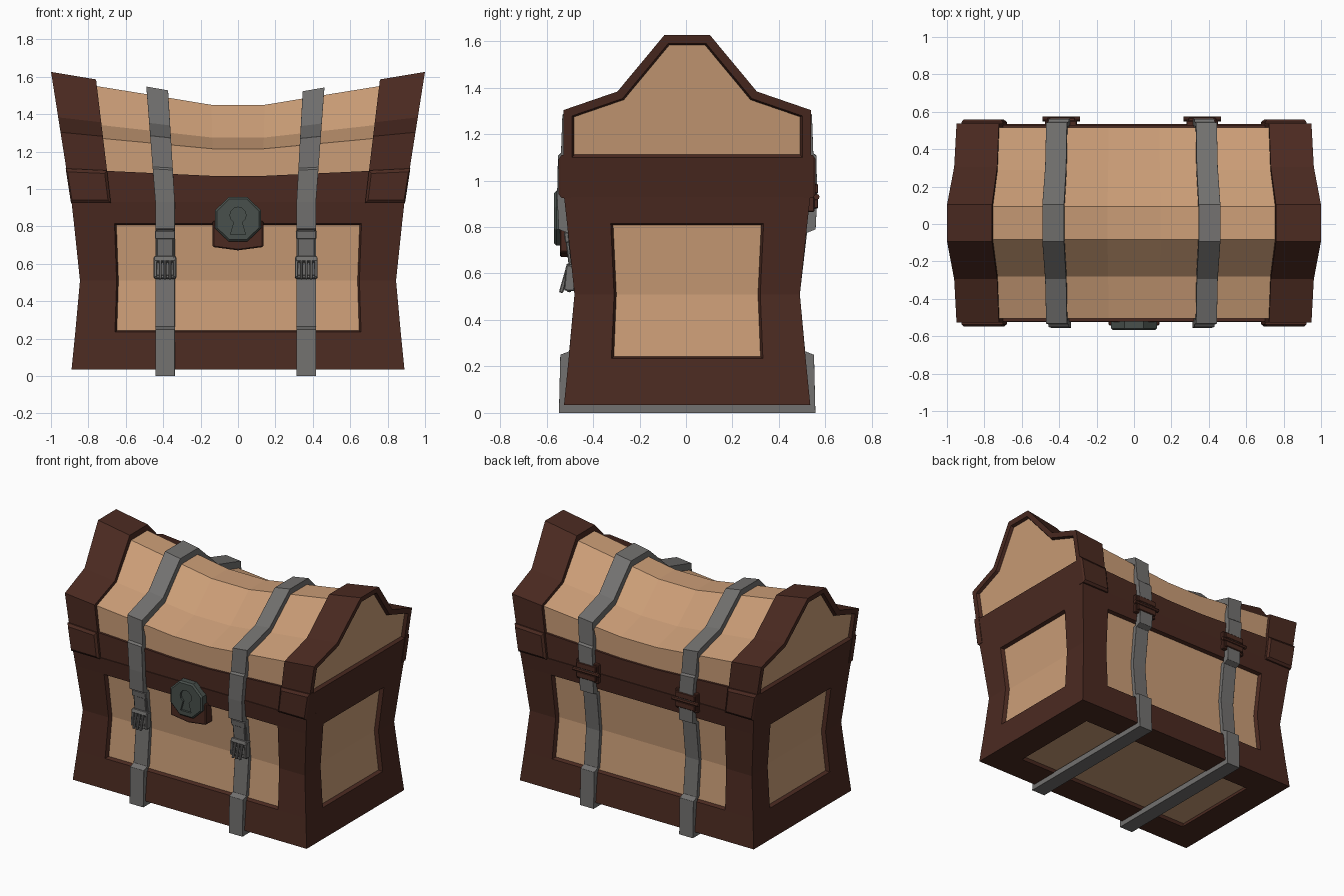
import bpy, bmesh
from math import cos, sin, radians, pi
from mathutils import Matrix, Vector

if "Cube" in bpy.data.objects:
    bpy.data.objects.remove(bpy.data.objects["Cube"])

SHIFT = Vector((0, 0.005, 0))
SEAM = 0.93          # height where lid meets body


def mat(name, r, g, b):
    m = bpy.data.materials.new(name)
    m.diffuse_color = (r, g, b, 1)
    m.use_nodes = True
    m.node_tree.nodes["Principled BSDF"].inputs["Base Color"].default_value = m.diffuse_color
    return m


BROWN = mat("dark_wood", 0.07, 0.023, 0.015)
TAN = mat("light_wood", 0.60, 0.34, 0.185)
STEEL = mat("strap_metal", 0.17, 0.165, 0.16)
IRON = mat("lock_metal", 0.065, 0.08, 0.072)


def warp(x, y, z):
    """Lid flares outward and curls up towards both ends."""
    if z > SEAM:
        z = SEAM + (z - SEAM) * (1 + 0.35 * max(0, abs(x) - 0.13))
        x *= 1 + 0.177 * (z - SEAM)
    return Vector((x, y, z))


def finish(bm, name, mats, bevel=0):
    bmesh.ops.recalc_face_normals(bm, faces=bm.faces)
    bmesh.ops.translate(bm, verts=bm.verts, vec=SHIFT)
    me = bpy.data.meshes.new(name)
    bm.to_mesh(me)
    bm.free()
    for m in mats:
        me.materials.append(m)
    ob = bpy.data.objects.new(name, me)
    bpy.context.collection.objects.link(ob)
    if bevel:
        mod = ob.modifiers.new("edge", 'BEVEL')
        mod.width, mod.segments = bevel, 1
        mod.limit_method, mod.angle_limit = 'ANGLE', radians(50)
    return ob


def loft(bm, sections, closed=False):
    """Skin a row of equal point loops; returns the end caps."""
    rows = [[bm.verts.new(p) for p in s] for s in sections]
    n = len(rows[0])
    pairs = list(zip(rows, rows[1:])) + ([(rows[-1], rows[0])] if closed else [])
    for a, b in pairs:
        for j in range(n):
            bm.faces.new((a[j], a[(j + 1) % n], b[(j + 1) % n], b[j]))
    return [] if closed else [bm.faces.new(rows[0]), bm.faces.new(rows[-1])]


def prism(name, pts, y0, y1, m, bevel=0):
    bm = bmesh.new()
    loft(bm, [[(x, y, z) for x, z in pts] for y in (y0, y1)])
    return finish(bm, name, [m], bevel)


def box(name, loc, size, m, tilt=0, bevel=0.004):
    bm = bmesh.new()
    bmesh.ops.create_cube(bm, size=1, matrix=Matrix.Translation(loc)
                          @ Matrix.Rotation(radians(tilt), 4, 'X')
                          @ Matrix.Diagonal((*size, 1)))
    return finish(bm, name, [m], bevel)


def recess(bm, faces, rim, depth):
    """Sink faces as light panels inside the dark frame."""
    bm.normal_update()
    if rim:
        bmesh.ops.inset_region(bm, faces=faces, thickness=rim, use_even_offset=True)
    bmesh.ops.inset_region(bm, faces=faces, thickness=0.01, depth=-depth,
                           use_even_offset=True)
    for f in faces:
        f.material_index = 1


# Body: pinched box, framed panels on four sides and underneath
bm = bmesh.new()
sections = []
for z, d in ((0.035, 0), (0.235, -0.02), (0.51, -0.045), (0.815, -0.013), (SEAM, 0)):
    hx, hy, px, qy = 0.89 + d, 0.53 + d, 0.665 + d * 0.35, 0.335 + d * 0.45
    sections.append([(x, y, z) for x, y in (
        (-hx, -hy), (-px, -hy), (px, -hy), (hx, -hy), (hx, -qy), (hx, qy),
        (hx, hy), (px, hy), (-px, hy), (-hx, hy), (-hx, qy), (-hx, -qy))])
bottom, top = loft(bm, sections)
bmesh.ops.recalc_face_normals(bm, faces=bm.faces)
bm.faces.ensure_lookup_table()
panels = [bm.faces[r * 12 + c] for r in (1, 2) for c in (1, 4, 7, 10)]
recess(bm, panels, 0, 0.025)
recess(bm, [bottom], 0.2, 0.02)
finish(bm, "chest_body", [BROWN, TAN])

# Lid: saddle-shaped boards and the dark rim below them
stations = (-0.70, -0.42, -0.13, 0.13, 0.42, 0.70)


def lid_part(name, half, m):
    outline = half + [(-y, z) for y, z in reversed(half)]
    bm = bmesh.new()
    loft(bm, [[warp(x, y, z) for y, z in outline] for x in stations])
    finish(bm, name, [m])


lid_part("lid_boards", [(0.51, 1.0), (0.51, 1.215), (0.285, 1.275), (0.088, 1.45)], TAN)
lid_part("lid_rim", [(0.525, SEAM), (0.525, 1.07)], BROWN)

# Lid end caps with gabled panels, and corner plates
half = [(0.532, 1.035), (0.532, 1.225), (0.3, 1.288), (0.098, 1.48)]
gable = half + [(-y, z) for y, z in reversed(half)]
base = [(0.532, SEAM), (0.532, 1.035), (-0.532, 1.035), (-0.532, SEAM)]
for side, label in ((-1, "left"), (1, "right")):
    bm = bmesh.new()
    caps = loft(bm, [[warp(side * x, y, z) for y, z in gable] for x in (0.68, 0.89)])
    bmesh.ops.recalc_face_normals(bm, faces=bm.faces)
    recess(bm, [caps[1]], 0.036, 0.02)
    finish(bm, f"lid_end_{label}", [BROWN, TAN])
    bm = bmesh.new()
    loft(bm, [[warp(side * x, y, z) for y, z in base] for x in (0.68, 0.89)])
    finish(bm, f"lid_end_base_{label}", [BROWN])
    for s, where in ((-1, "front"), (1, "back")):
        bm = bmesh.new()
        loft(bm, [[warp(side * x, s * y, z) for x, z in (
            (0.68 + c, 0.925 + c), (0.893 - c / 2, 0.925 + c),
            (0.893 - c / 2, 1.072 - c), (0.68 + c, 1.072 - c))]
            for y, c in ((0.50, 0), (0.541, 0), (0.553, 0.014))])
        finish(bm, f"corner_plate_{label}_{where}", [BROWN])

# Straps: one closed band each, stepping over frame and panels
outer = [(0.552, 0.0), (0.546, 0.25), (0.508, 0.265), (0.485, 0.51), (0.516, 0.775),
         (0.553, 0.79), (0.56, SEAM), (0.556, 1.09), (0.543, 1.10), (0.537, 1.25),
         (0.30, 1.312), (0.098, 1.487)]


def inner(y, z):
    if z < 0.1:
        return y - 0.04, z + 0.04
    return (y - 0.012, z - 0.045) if z > 1.2 else (y - 0.045, z)


loop = [(p, inner(*p)) for p in outer]
loop += [((-a[0], a[1]), (-b[0], b[1])) for a, b in reversed(loop)]
for cx, label in ((-0.39, "left"), (0.365, "right")):
    bm = bmesh.new()
    loft(bm, [[warp(cx - 0.052, *o), warp(cx + 0.052, *o),
               warp(cx + 0.052, *i), warp(cx - 0.052, *i)] for o, i in loop], closed=True)
    finish(bm, f"strap_{label}", [STEEL], 0.007)

    # Front buckle: strap tongue, clasp and three prongs
    box(f"strap_tongue_{label}", (cx, -0.508, 0.70), (0.09, 0.02, 0.17), STEEL, 7)
    box(f"strap_keeper_{label}", (cx, -0.518, 0.755), (0.108, 0.02, 0.045), STEEL, 7)
    box(f"buckle_top_{label}", (cx, -0.507, 0.625), (0.115, 0.03, 0.03), STEEL, -16)
    box(f"buckle_bottom_{label}", (cx, -0.508, 0.53), (0.115, 0.02, 0.02), STEEL, -16)
    for s in (-1, 1):
        box(f"buckle_side_{label}", (cx + s * 0.052, -0.503, 0.58), (0.018, 0.045, 0.11),
            STEEL, -5)
    for k in (-1, 0, 1):
        box(f"buckle_prong_{label}", (cx + k * 0.026, -0.527, 0.575), (0.015, 0.018, 0.12),
            STEEL, -16)

    # Back hinge: two leaves and a pin
    for z in (0.90, 0.965):
        box(f"hinge_leaf_{label}", (cx, 0.546, z), (0.15, 0.036, 0.04), BROWN)
    box(f"hinge_plate_{label}", (cx, 0.533, SEAM), (0.17, 0.03, 0.13), BROWN)
    bm = bmesh.new()
    bmesh.ops.create_cone(bm, cap_ends=True, segments=8, radius1=0.013, radius2=0.013,
                          depth=0.2, matrix=Matrix.Translation((cx, 0.557, SEAM))
                          @ Matrix.Rotation(pi / 2, 4, 'Y'))
    finish(bm, f"hinge_pin_{label}", [BROWN])

# Lock: backing plate, octagonal face and sunken keyhole
prism("lock_backing", [(-0.135, 0.83), (0.135, 0.83), (0.135, 0.69), (0, 0.672),
                       (-0.135, 0.69)], -0.548, -0.46, BROWN, 0.006)
octagon = [(0.132 * cos(pi / 8 + k * pi / 4), 0.838 + 0.128 * sin(pi / 8 + k * pi / 4))
           for k in range(8)]
lock = prism("lock_face", octagon, -0.573, -0.50, IRON, 0.01)
keyhole = [(0.043 * cos(radians(a)), 0.86 + 0.043 * sin(radians(a)))
           for a in range(-60, 241, 30)] + [(-0.04, 0.757), (0.04, 0.757)]
cutter = prism("keyhole_cutter", keyhole, -0.62, -0.559, IRON)
cutter.hide_render = True
cutter.hide_viewport = True
cut = lock.modifiers.new("keyhole", 'BOOLEAN')
cut.operation, cut.object, cut.solver = 'DIFFERENCE', cutter, 'EXACT'
